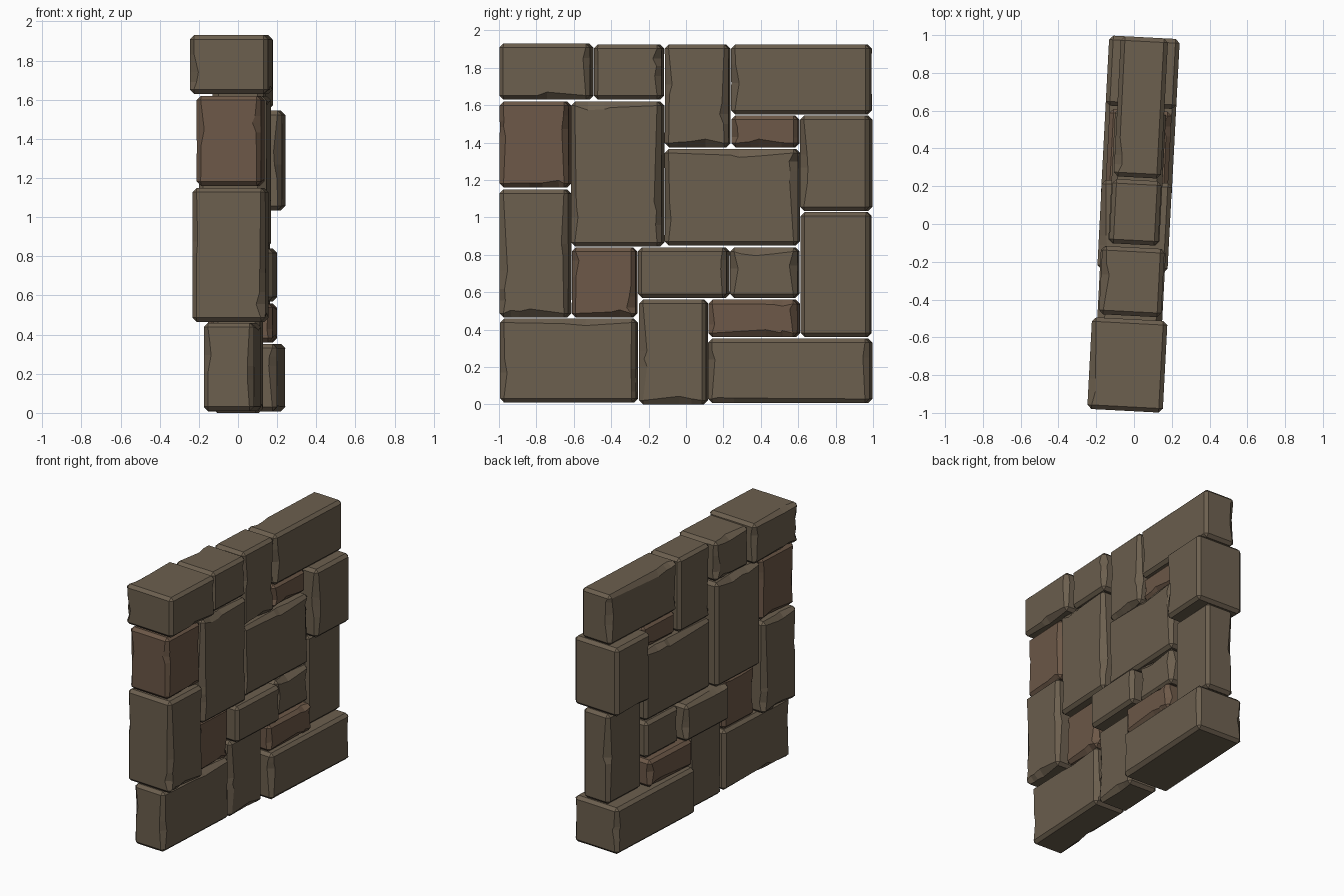
import bpy, bmesh, math, random
from mathutils import Vector, Matrix

if "Cube" in bpy.data.objects:
    bpy.data.objects.remove(bpy.data.objects["Cube"])

random.seed(7)
TURN = math.radians(-3)
ROT = Matrix.Rotation(TURN, 3, 'Z')


def material(name, color):
    m = bpy.data.materials.new(name)
    m.diffuse_color = (*color, 1)
    m.use_nodes = True
    m.node_tree.nodes["Principled BSDF"].inputs["Base Color"].default_value = m.diffuse_color
    return m


BROWN = material("stone_brown", (0.150, 0.115, 0.077))
RED = material("stone_reddish", (0.152, 0.098, 0.064))


def chip_edge(bm, half, n, axis):
    """Split one bevel strip along its length and push the cuts inward."""
    cuts = []
    span = half[axis] - 0.05
    start = random.uniform(-span, span * 0.6)
    for k in range(random.choice((2, 3, 3))):
        t = start + k * random.uniform(0.04, 0.09)
        if t > span:
            break
        bm.normal_update()
        faces = [f for f in bm.faces if f.normal.dot(n) > 0.999]
        geom = set(faces)
        for f in faces:
            geom.update(f.edges)
            geom.update(f.verts)
        co, no = Vector(), Vector()
        co[axis], no[axis] = t, 1
        r = bmesh.ops.bisect_plane(bm, geom=list(geom), plane_co=co, plane_no=no, dist=1e-5)
        cuts += [g for g in r['geom_cut'] if isinstance(g, bmesh.types.BMVert)]
    a, b = [i for i in range(3) if i != axis]
    for v in cuts:
        # slide each point within the flat face it lies on
        move = b if abs(abs(v.co[a]) - half[a]) < 1e-4 else a
        v.co[move] -= math.copysign(random.uniform(0.0, 0.024), n[move])


def stone(name, y0, y1, z0, z1, depth, mat):
    gap = 0.007
    half = Vector((depth, (y1 - y0) / 2 - gap, (z1 - z0) / 2))
    bm = bmesh.new()
    bmesh.ops.create_cube(bm, size=2)
    for v in bm.verts:
        v.co = Vector(v.co[i] * half[i] for i in range(3))
    bmesh.ops.bevel(bm, geom=bm.edges[:], offset=0.022, segments=1, affect='EDGES')
    bm.normal_update()
    # bevel strips running along the length or height of the stone
    strips = []
    for f in bm.faces:
        flat = [i for i in range(3) if abs(f.normal[i]) < 1e-3]
        if len(flat) == 1 and flat[0] != 0:
            strips.append((f.normal.copy(), flat[0]))
    for n, axis in strips:
        if random.random() < (0.6 if axis == 2 else 0.35):
            chip_edge(bm, half, n, axis)
    me = bpy.data.meshes.new(name)
    bm.normal_update()
    bm.to_mesh(me)
    bm.free()
    me.materials.append(mat)
    ob = bpy.data.objects.new(name, me)
    ob.location = ROT @ Vector((0.004, (y0 + y1) / 2, (z0 + z1) / 2))
    ob.rotation_euler.z = TURN
    bpy.context.collection.objects.link(ob)


# name, y range, z range, half depth, material
STONES = [
    ("top_stone_a", -0.997, -0.497, 1.63, 1.93, 0.20, BROWN),
    ("top_stone_b", -0.493, -0.117, 1.63, 1.925, 0.165, BROWN),
    ("top_stone_c", -0.115, 0.24, 1.375, 1.925, 0.13, BROWN),
    ("top_stone_d", 0.24, 0.997, 1.55, 1.925, 0.125, BROWN),
    ("upper_stone_a", -0.997, -0.615, 1.16, 1.62, 0.165, RED),
    ("upper_stone_b", -0.615, -0.117, 0.845, 1.62, 0.172, BROWN),
    ("upper_stone_c", 0.24, 0.61, 1.375, 1.545, 0.108, RED),
    ("upper_stone_d", -0.115, 0.612, 0.85, 1.367, 0.135, BROWN),
    ("upper_stone_e", 0.612, 0.997, 1.035, 1.545, 0.187, BROWN),
    ("middle_stone_a", -0.997, -0.615, 0.465, 1.15, 0.186, BROWN),
    ("middle_stone_b", -0.613, -0.258, 0.465, 0.84, 0.125, RED),
    ("middle_stone_c", -0.256, 0.233, 0.57, 0.84, 0.186, BROWN),
    ("middle_stone_d", 0.235, 0.61, 0.57, 0.84, 0.135, BROWN),
    ("middle_stone_e", 0.612, 0.997, 0.36, 1.03, 0.11, BROWN),
    ("lower_stone_a", -0.997, -0.255, 0.01, 0.46, 0.128, BROWN),
    ("lower_stone_b", -0.253, 0.12, 0.0, 0.562, 0.12, BROWN),
    ("lower_stone_c", 0.12, 0.61, 0.36, 0.56, 0.165, RED),
    ("lower_stone_d", 0.12, 0.997, 0.008, 0.353, 0.187, BROWN),
]
for s in STONES:
    stone(*s)
